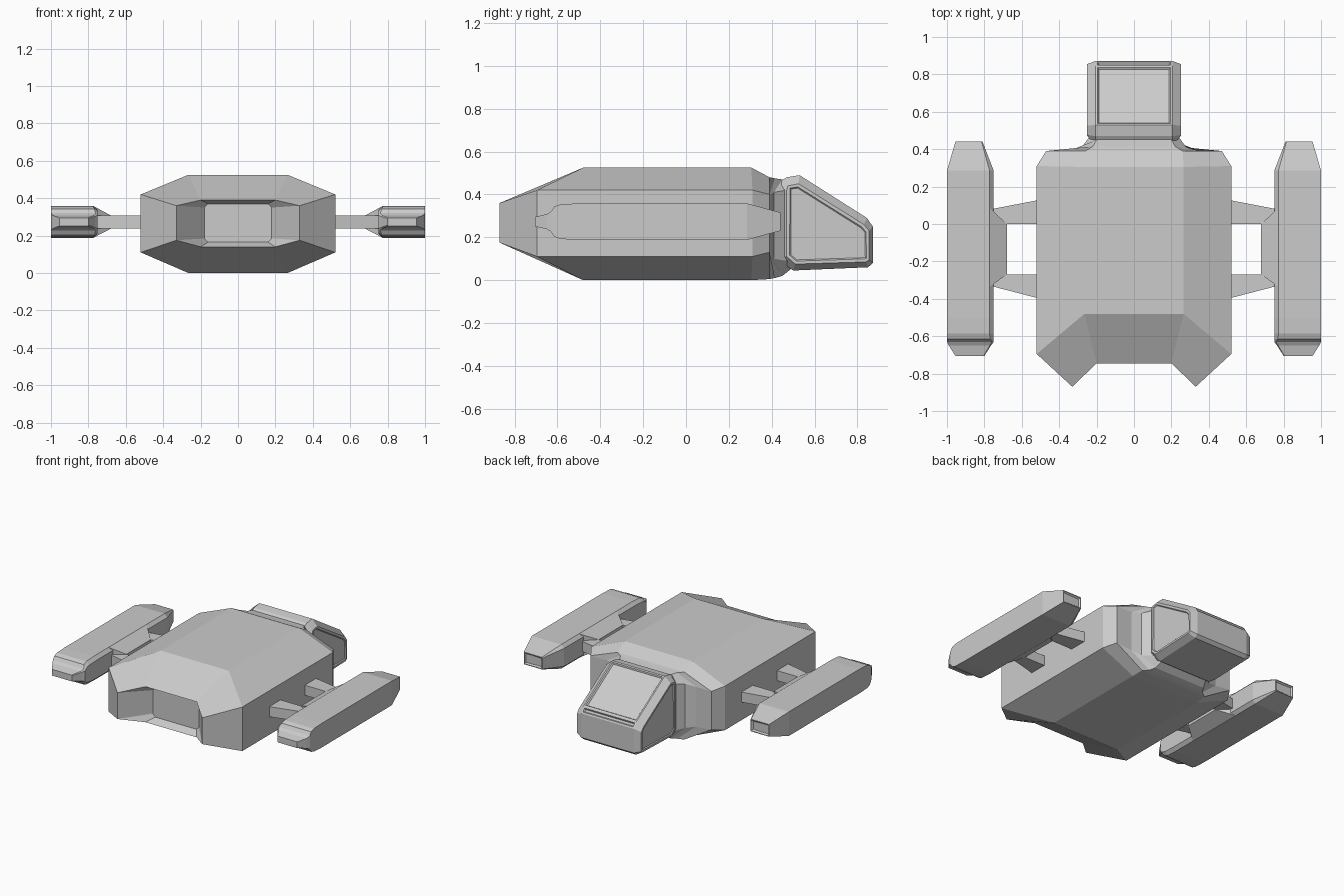
import bpy, bmesh

if "Cube" in bpy.data.objects:
    bpy.data.objects.remove(bpy.data.objects["Cube"])


def loft(name, rings, mirror=False, insets=()):
    """Skin a stack of equal-length point rings and cap both ends.
    insets: (face test, thickness, depth) panels pressed into matching faces."""
    bm = bmesh.new()
    vs = [[bm.verts.new(p) for p in ring] for ring in rings]
    n = len(rings[0])
    for a, b in zip(vs, vs[1:]):
        for i in range(n):
            j = (i + 1) % n
            bm.faces.new((a[i], a[j], b[j], b[i]))
    bm.faces.new(vs[0])
    bm.faces.new(vs[-1])
    bmesh.ops.recalc_face_normals(bm, faces=bm.faces)
    for test, thickness, depth in insets:
        bm.normal_update()
        picked = [f for f in bm.faces if test(f)]
        bmesh.ops.inset_individual(bm, faces=picked, thickness=thickness)
        bmesh.ops.inset_individual(bm, faces=picked, thickness=abs(depth), depth=depth)
    mesh = bpy.data.meshes.new(name)
    bm.to_mesh(mesh)
    bm.free()
    ob = bpy.data.objects.new(name, mesh)
    bpy.context.collection.objects.link(ob)
    if mirror:
        ob.modifiers.new("Mirror", 'MIRROR').use_mirror_merge = False
    return ob


def octagon(half):
    """Mirror four right-hand points into a closed eight-point ring."""
    return half + [(-x, y, z) for x, y, z in reversed(half)]


def section(top, side):
    """Half section from top corner (x, y, z, low z) and side corner (same)."""
    tx, ty, tz, bz = top
    sx, sy, sz, lz = side
    return octagon([(tx, ty, tz), (sx, sy, sz), (sx, sy, lz), (tx, ty, bz)])


# Hull, from the front recess outwards then back to the neck
loft("hull", [
    section((0.16, -0.69, 0.37, 0.165), (0.18, -0.69, 0.35, 0.185)),
    section((0.20, -0.745, 0.39, 0.14), (0.33, -0.87, 0.36, 0.175)),
    section((0.265, -0.48, 0.525, 0.0), (0.52, -0.695, 0.42, 0.11)),
    section((0.265, 0.305, 0.525, 0.0), (0.52, 0.31, 0.42, 0.11)),
    section((0.26, 0.39, 0.48, 0.005), (0.47, 0.39, 0.40, 0.13)),
    section((0.22, 0.415, 0.475, 0.01), (0.35, 0.39, 0.40, 0.12)),
    section((0.20, 0.45, 0.47, 0.02), (0.28, 0.41, 0.41, 0.10)),
    section((0.18, 0.50, 0.46, 0.06), (0.235, 0.47, 0.42, 0.09)),
])

# Cockpit, a side profile lofted across x with chamfered cheeks
full = [(0.47, 0.48), (0.53, 0.49), (0.845, 0.29), (0.872, 0.25),
        (0.872, 0.08), (0.85, 0.06), (0.50, 0.045), (0.42, 0.10), (0.42, 0.45)]
cheek = [(0.475, 0.44), (0.525, 0.45), (0.83, 0.26), (0.855, 0.23),
         (0.855, 0.095), (0.84, 0.085), (0.51, 0.075), (0.47, 0.11), (0.47, 0.42)]


def slice_x(x, prof):
    return [(x, y, z) for y, z in prof]


loft("cockpit", [slice_x(-0.25, cheek), slice_x(-0.205, full),
                 slice_x(0.205, full), slice_x(0.25, cheek)],
     insets=[(lambda f: abs(f.normal.x) < 0.1 and f.normal.z > 0.5
              and f.calc_center_median().y > 0.6, 0.014, -0.01),
             (lambda f: abs(f.normal.x) > 0.95, 0.015, -0.006)])


# Engine pods
def pod_ring(y, x0, x1, h, c):
    zc = 0.273
    return [(x0, y, zc - h + c), (x0, y, zc + h - c), (x0 + c, y, zc + h),
            (x1, y, zc + h), (x1, y, zc - h), (x0 + c, y, zc - h)]


loft("engine_pod", [pod_ring(*r) for r in [
    (-0.705, 0.80, 0.955, 0.022, 0.004),
    (-0.65, 0.765, 0.99, 0.035, 0.006),
    (-0.63, 0.75, 1.0, 0.047, 0.01),
    (-0.615, 0.75, 1.0, 0.07, 0.02),
    (-0.585, 0.75, 1.0, 0.081, 0.022),
    (-0.50, 0.75, 1.0, 0.085, 0.022),
    (0.285, 0.75, 1.0, 0.085, 0.022),
    (0.44, 0.81, 0.955, 0.043, 0.005),
]], mirror=True, insets=[(lambda f: f.normal.y > 0.95, 0.006, -0.01)])


# Pod root block and the two struts
def rect_x(x, y0, y1, z0, z1):
    return [(x, y0, z0), (x, y1, z0), (x, y1, z1), (x, y0, z1)]


loft("pod_root", [rect_x(0.68, -0.27, 0.0, 0.237, 0.308),
                  rect_x(0.77, -0.335, 0.085, 0.19, 0.356)], mirror=True)
for name, inner, hull_y, pod_y in [("rear_strut", 0.0, 0.13, 0.078),
                                   ("front_strut", -0.27, -0.40, -0.33)]:
    loft(name, [rect_x(0.50, inner, hull_y, 0.237, 0.308),
                rect_x(0.77, inner, pod_y, 0.237, 0.308)], mirror=True)
